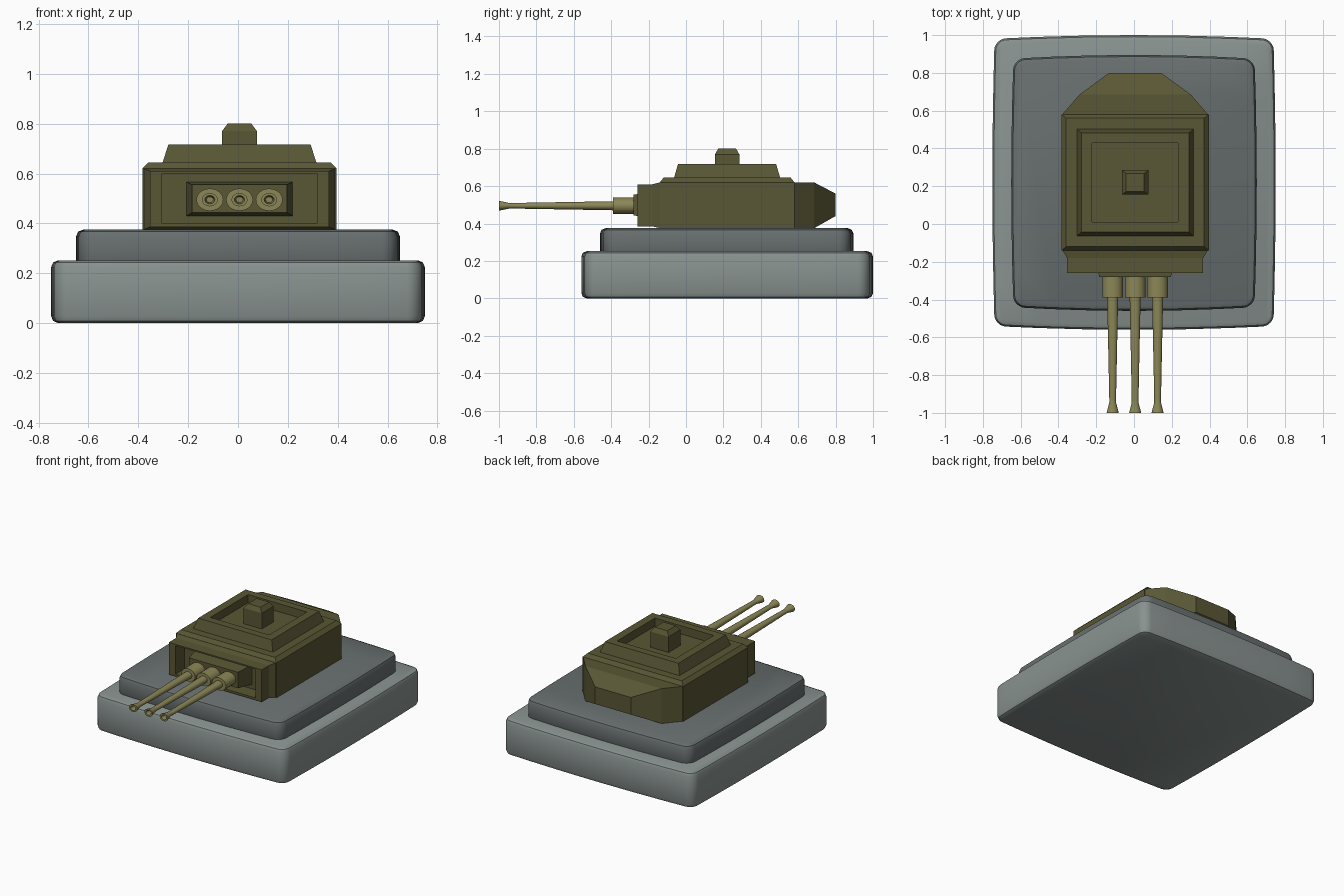
import bpy, bmesh, math

if "Cube" in bpy.data.objects:
    bpy.data.objects.remove(bpy.data.objects["Cube"])

def material(name, rgb):
    m = bpy.data.materials.new(name)
    m.diffuse_color = (*rgb, 1)
    m.use_nodes = True
    m.node_tree.nodes["Principled BSDF"].inputs["Base Color"].default_value = m.diffuse_color
    return m

PALE = material("pale_stone", (0.25, 0.29, 0.28))
DARK = material("dark_stone", (0.14, 0.16, 0.16))
OLIVE = material("olive", (0.10, 0.095, 0.035))
BRASS = material("barrel_olive", (0.26, 0.24, 0.095))
CX = 0.006  # turret centre line


def loft(name, rings, mat, smooth=False):
    """Skin a stack of closed rings and cap both ends."""
    bm = bmesh.new()
    loops = [[bm.verts.new(p) for p in ring] for ring in rings]
    n = len(loops[0])
    for a, b in zip(loops, loops[1:]):
        for i in range(n):
            j = (i + 1) % n
            bm.faces.new((a[i], a[j], b[j], b[i]))
    bm.faces.new(loops[0][::-1])
    bm.faces.new(loops[-1])
    bmesh.ops.recalc_face_normals(bm, faces=bm.faces)
    me = bpy.data.meshes.new(name)
    bm.to_mesh(me)
    bm.free()
    me.materials.append(mat)
    ob = bpy.data.objects.new(name, me)
    bpy.context.collection.objects.link(ob)
    if smooth:
        bpy.ops.object.select_all(action='DESELECT')
        ob.select_set(True)
        bpy.context.view_layer.objects.active = ob
        bpy.ops.object.shade_smooth_by_angle(angle=math.radians(40))
    return ob


def flat_rect(hx, y0, y1, z):
    return [(CX + sx * hx, y, z) for sx, y in ((-1, y0), (1, y0), (1, y1), (-1, y1))]


def upright_rect(hx, z0, z1, y):
    return [(CX + sx * hx, y, z) for sx, z in ((-1, z0), (1, z0), (1, z1), (-1, z1))]


def slab(name, hx, y0, y1, z0, z1, mat):
    """Soft-edged slab whose sides bow gently outwards."""
    cy, hy, r, e = (y0 + y1) / 2, (y1 - y0) / 2, 0.06, 0.028

    def ring(z, inset):
        pts = []
        bx, by = hx - 0.012, hy - 0.02
        for k, (sx, sy) in enumerate(((1, 1), (-1, 1), (-1, -1), (1, -1))):
            for s in range(7):                       # rounded corner
                a = math.radians(90 * k + 15 * s)
                pts.append((sx * (bx - r) + (r - inset) * math.cos(a),
                            sy * (by - r) + (r - inset) * math.sin(a)))
            for t in (-0.75, -0.4, 0, 0.4, 0.75):    # side towards next corner
                if k % 2 == 0:
                    pts.append((-sx * t * (bx - r), sy * (by - inset)))
                else:
                    pts.append((sx * (bx - inset), -sy * t * (by - r)))
        return [(x * (1 + 0.012 / bx * (1 - (y / by) ** 2)),
                 cy + y * (1 + 0.02 / by * (1 - (x / bx) ** 2)), z) for x, y in pts]

    levels = [(z0, e), (z0 + 0.3 * e, 0.3 * e), (z0 + e, 0),
              (z1 - e, 0), (z1 - 0.3 * e, 0.3 * e), (z1, e)]
    loft(name, [ring(z, i) for z, i in levels], mat, True)


# Stepped plinth
slab("plinth_lower", 0.75, -0.56, 1.0, 0.0, 0.252, PALE)
slab("plinth_upper", 0.65, -0.46, 0.895, 0.22, 0.375, DARK)

# Turret body with chamfered roof edge
loft("turret_body", [flat_rect(0.39, -0.14, 0.58, 0.37),
                     flat_rect(0.39, -0.14, 0.58, 0.62),
                     flat_rect(0.365, -0.12, 0.56, 0.645)], OLIVE)

# Faceted rear bustle
loft("turret_rear", [upright_rect(0.39, 0.375, 0.62, 0.575),
                     upright_rect(0.295, 0.375, 0.62, 0.685),
                     upright_rect(0.138, 0.44, 0.56, 0.80)], OLIVE)

# Open front hood, recessed around the gun mount
loft("front_hood", [upright_rect(0.385, 0.375, 0.62, -0.138),
                    upright_rect(0.36, 0.385, 0.61, -0.18),
                    upright_rect(0.36, 0.385, 0.61, -0.26),
                    upright_rect(0.31, 0.40, 0.60, -0.26),
                    upright_rect(0.31, 0.40, 0.60, -0.16)], OLIVE)
loft("gun_mount", [upright_rect(0.214, 0.43, 0.567, -0.155),
                   upright_rect(0.19, 0.443, 0.555, -0.28)], OLIVE)

# Raised roof tray and its cupola
loft("roof_tray", [flat_rect(0.31, -0.065, 0.505, 0.64),
                   flat_rect(0.285, -0.043, 0.482, 0.717),
                   flat_rect(0.228, 0.01, 0.43, 0.717),
                   flat_rect(0.228, 0.01, 0.43, 0.66)], OLIVE)
loft("cupola", [flat_rect(0.07, 0.155, 0.285, 0.655),
                flat_rect(0.07, 0.155, 0.285, 0.77),
                flat_rect(0.048, 0.172, 0.268, 0.80)], OLIVE)

# Three guns: sleeve, tapering barrel, flared hollow muzzle (slightly flattened)
PROFILE = [(-0.26, 0.054), (-0.39, 0.054), (-0.39, 0.029), (-0.92, 0.018),
           (-0.945, 0.018), (-1.0, 0.032), (-1.0, 0.02), (-0.96, 0.014)]
for name, x in (("gun_left", -0.119), ("gun_middle", 0.0), ("gun_right", 0.119)):
    rings = [[(CX + x + r * math.cos(a), y, 0.495 + 0.83 * r * math.sin(a))
              for a in (math.tau * i / 24 for i in range(24))] for y, r in PROFILE]
    loft(name, rings, BRASS, True)
